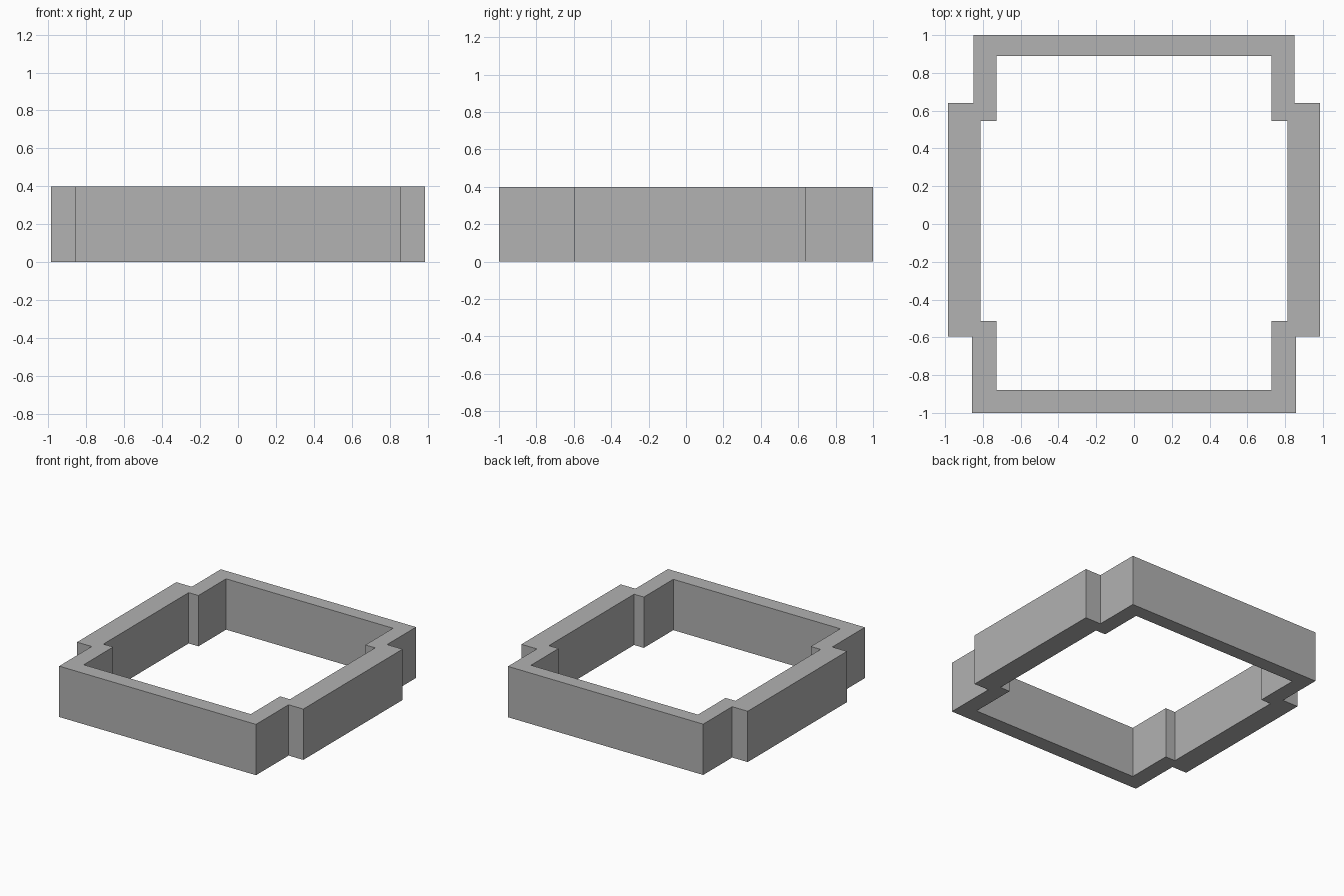
import bpy
import bmesh

if "Cube" in bpy.data.objects:
    bpy.data.objects.remove(bpy.data.objects["Cube"])

HEIGHT = 0.4

# Right-hand half outlines, from back to front
OUTER = [(0.85, 1.0), (0.85, 0.64), (0.985, 0.64),
         (0.985, -0.595), (0.857, -0.595), (0.857, -1.0)]
INNER = [(0.727, 0.89), (0.727, 0.546), (0.812, 0.546),
         (0.812, -0.514), (0.727, -0.514), (0.727, -0.88)]


def mirrored(half):
    """Close a half outline by mirroring it across x = 0."""
    return half + [(-x, y) for x, y in reversed(half)]


grey = bpy.data.materials.new("mid grey")
grey.diffuse_color = (0.445, 0.445, 0.445, 1.0)
grey.use_nodes = True
grey.node_tree.nodes["Principled BSDF"].inputs["Base Color"].default_value = grey.diffuse_color

# Flat stepped ring, pairing outer and inner corners
bm = bmesh.new()
outer = [bm.verts.new((x, y, 0)) for x, y in mirrored(OUTER)]
inner = [bm.verts.new((x, y, 0)) for x, y in mirrored(INNER)]
n = len(outer)
for i in range(n):
    j = (i + 1) % n
    bm.faces.new((outer[i], outer[j], inner[j], inner[i]))

# Raise the ring into a solid wall
raised = bmesh.ops.extrude_face_region(bm, geom=bm.faces[:], use_keep_orig=True)
top = [v for v in raised["geom"] if isinstance(v, bmesh.types.BMVert)]
bmesh.ops.translate(bm, verts=top, vec=(0, 0, HEIGHT))
bmesh.ops.recalc_face_normals(bm, faces=bm.faces[:])

mesh = bpy.data.meshes.new("wall_frame")
bm.to_mesh(mesh)
bm.free()
mesh.materials.append(grey)
frame = bpy.data.objects.new("wall_frame", mesh)
bpy.context.collection.objects.link(frame)
